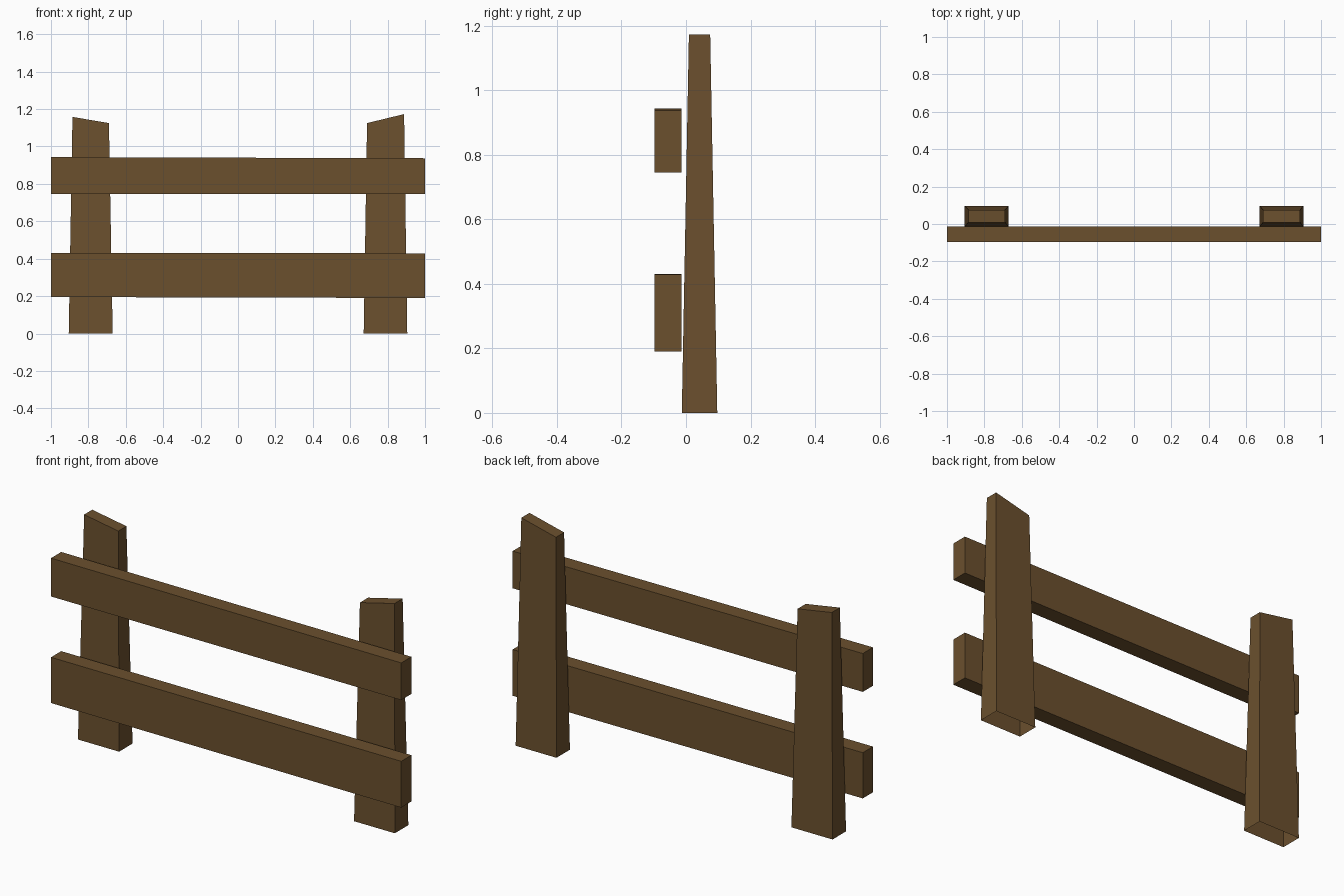
import bpy, bmesh

if "Cube" in bpy.data.objects:
    bpy.data.objects.remove(bpy.data.objects["Cube"])

wood = bpy.data.materials.new("brown wood")
wood.diffuse_color = (0.147, 0.080, 0.027, 1)
wood.use_nodes = True
wood.node_tree.nodes["Principled BSDF"].inputs["Base Color"].default_value = wood.diffuse_color


def block(name, bottom, top, open_base=False):
    """Six-sided board: bottom and top are ((x0, z0), (x1, z1), y0, y1)."""
    bm = bmesh.new()
    rings = []
    for (xa, za), (xb, zb), y0, y1 in (bottom, top):
        rings.append([bm.verts.new(p) for p in
                      ((xa, y0, za), (xb, y0, zb), (xb, y1, zb), (xa, y1, za))])
    lo, hi = rings
    bm.faces.new(hi)
    if not open_base:
        bm.faces.new(lo[::-1])
    for i in range(4):
        j = (i + 1) % 4
        bm.faces.new((lo[i], lo[j], hi[j], hi[i]))
    mesh = bpy.data.meshes.new(name)
    bm.to_mesh(mesh)
    bm.free()
    mesh.materials.append(wood)
    bpy.context.collection.objects.link(bpy.data.objects.new(name, mesh))


# Tapered posts with slanted tops, hollow at the ground
block("left_post", ((-0.905, 0), (-0.67, 0), -0.013, 0.097),
      ((-0.885, 1.158), (-0.69, 1.125), 0.009, 0.075), True)
block("right_post", ((0.672, 0), (0.905, 0), -0.013, 0.097),
      ((0.69, 1.125), (0.888, 1.173), 0.009, 0.075), True)

# Horizontal rails on the front, very slightly uneven
Y0, Y1 = -0.097, -0.014
block("upper_rail", ((-1, 0.745), (1, 0.745), Y0, Y1),
      ((-1, 0.943), (1, 0.937), Y0, Y1))
block("lower_rail", ((-1, 0.195), (1, 0.19), Y0, Y1),
      ((-1, 0.431), (1, 0.429), Y0, Y1))
